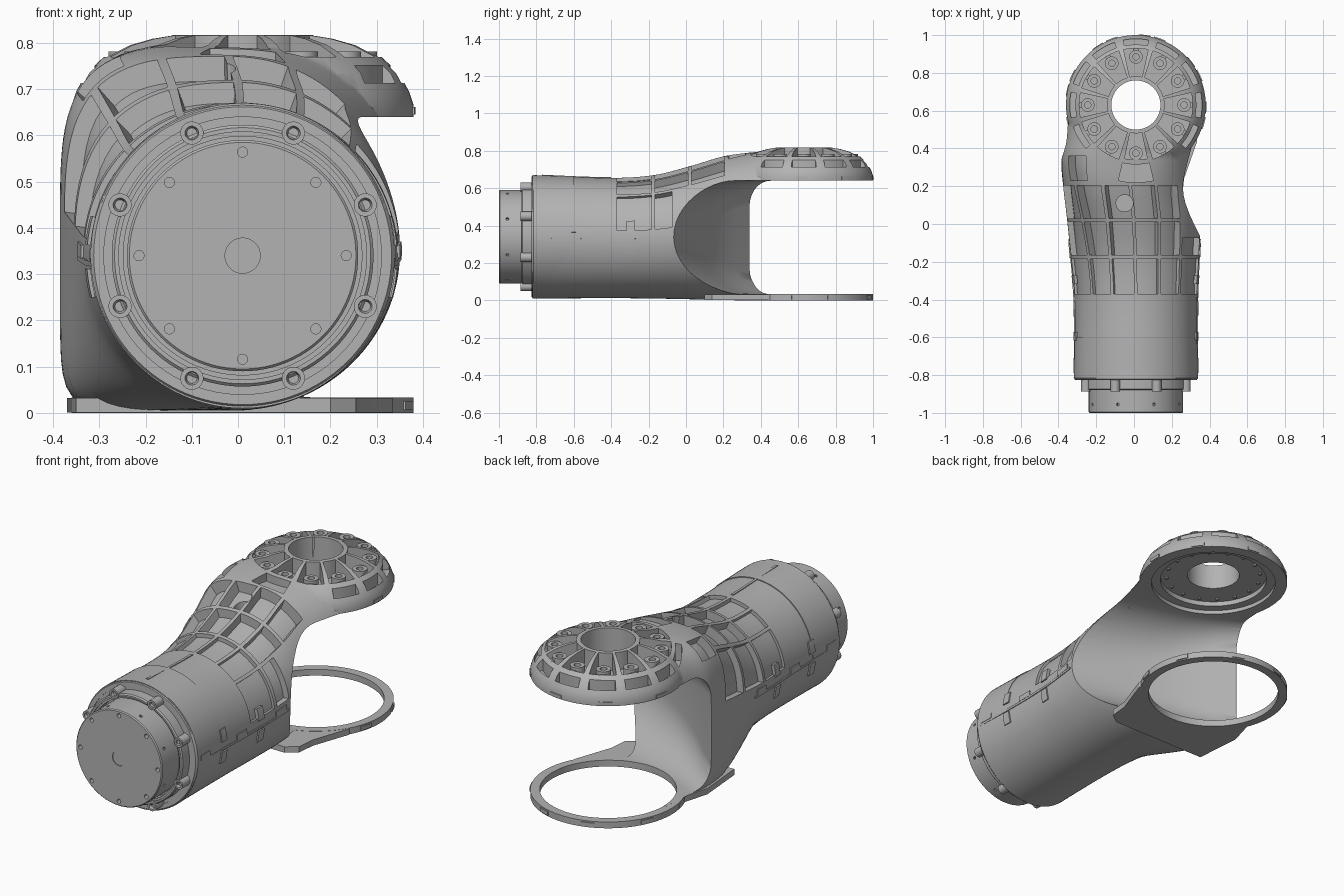
import bpy, bmesh
from math import sin, cos, radians, tau
from mathutils import Vector

if "Cube" in bpy.data.objects:
    bpy.data.objects.remove(bpy.data.objects["Cube"])

metal = bpy.data.materials.new("light_grey_metal")
metal.use_nodes = True
GREY = (0.45, 0.45, 0.45, 1)
metal.diffuse_color = GREY
metal.node_tree.nodes["Principled BSDF"].inputs["Base Color"].default_value = GREY

CX, CZ, HEAD = 0.01, 0.34, Vector((0.01, 0.63, 0))


# ---------- helpers ----------
def add_loft(bm, rings):
    """Skin a row of closed rings and cap both ends."""
    vs = [[bm.verts.new(p) for p in r] for r in rings]
    n = len(vs[0])
    for a, b in zip(vs, vs[1:]):
        for j in range(n):
            bm.faces.new((a[j], a[(j + 1) % n], b[(j + 1) % n], b[j]))
    bm.faces.new(vs[0])
    bm.faces.new(vs[-1])


def build(name, lofts):
    bm = bmesh.new()
    for rings in lofts:
        add_loft(bm, rings)
    bmesh.ops.recalc_face_normals(bm, faces=bm.faces)
    me = bpy.data.meshes.new(name)
    bm.to_mesh(me)
    bm.free()
    me.materials.append(metal)
    ob = bpy.data.objects.new(name, me)
    bpy.context.collection.objects.link(ob)
    return ob


def turned(origin, axis, profile, n=96):
    """Rings of a (radius, height) profile turned about an axis."""
    axis = Vector(axis).normalized()
    u = axis.orthogonal().normalized()
    v = axis.cross(u)
    return [[Vector(origin) + axis * h + (u * cos(tau * k / n) + v * sin(tau * k / n)) * r
             for k in range(n)] for r, h in profile]


def tube(p, axis, r, length, n=16):
    return turned(p, axis, [(r, 0), (r, length)], n)


def disc(name, profile):
    return build(name, [turned(HEAD, (0, 0, 1), profile)])


def sector(r0, r1, z0, z1, mid, half, steps=8):
    """Rings of a curved block about the head axis."""
    out = []
    for i in range(steps + 1):
        a = radians(mid - half + 2 * half * i / steps)
        out.append([HEAD + Vector((r * cos(a), r * sin(a), z))
                    for r, z in ((r0, z0), (r1, z0), (r1, z1), (r0, z1))])
    return out


def boolean(ob, tool, op="DIFFERENCE"):
    m = ob.modifiers.new(op, "BOOLEAN")
    m.object, m.operation, m.solver = tool, op, "EXACT"
    bpy.context.view_layer.objects.active = ob
    bpy.ops.object.modifier_apply(modifier=m.name)
    bpy.data.objects.remove(tool)


# ---------- arm skin: y, x min, x max, z top, z bottom, left and right squareness ----------
KEYS = [(-.82, -.315, .335, .67, .01, 2, 2), (-.4, -.315, .335, .655, .012, 2, 2),
        (-.17, -.335, .345, .67, .01, 2.1, 2), (.03, -.355, .352, .72, .006, 2.6, 2),
        (.2, -.375, .335, .77, .004, 3.3, 2.1), (.34, -.385, .335, .79, .004, 3.8, 2.5),
        (.45, -.37, .345, .8, .004, 3.8, 3), (.63, -.355, .368, .808, .004, 4, 4)]


def section(y):
    """Smooth interpolation of the key sections."""
    i = max(k for k in range(len(KEYS) - 1) if KEYS[k][0] <= y + 1e-6)
    a, b = KEYS[i], KEYS[i + 1]
    p, q = KEYS[max(i - 1, 0)], KEYS[min(i + 2, len(KEYS) - 1)]
    w = b[0] - a[0]
    t = (y - a[0]) / w
    res = []
    for c in range(1, 7):
        m0 = (b[c] - p[c]) / (b[0] - p[0]) * w
        m1 = (q[c] - a[c]) / (q[0] - a[0]) * w
        d = b[c] - a[c]
        res.append(a[c] + t * m0 + t * t * (3 * d - 2 * m0 - m1) + t ** 3 * (m0 + m1 - 2 * d))
    return res


def skin(y, deg, depth=0.0):
    """Point on the arm skin; deg is measured from straight up toward +x."""
    x0, x1, zt, zb, nl, nr = section(y)
    s, c = sin(radians(deg)), cos(radians(deg))
    n = nl if s < 0 else nr
    if c < 0 and s < 0:
        n += 5 * min(max((y + .2) / .4, 0), 1) ** 2
    k = (abs(s) ** n + abs(c) ** n) ** (-1 / n)
    off = Vector(((x1 - x0) / 2 * s * k, 0, (zt - zb) / 2 * c * k))
    mid = Vector(((x0 + x1) / 2, y, (zt + zb) / 2))
    return mid + off * (1 - depth / off.length)


def skin_cell(y0, y1, a0, a1, floor, rise=0.08, n=8):
    """Block between two depths of the skin, used for pockets and raised strips."""
    ts = [a0 + (a1 - a0) * k / n for k in range(n + 1)]
    ys = [y0 + (y1 - y0) * k / 4 for k in range(5)]
    return [[skin(y, t, -rise) for t in ts] + [skin(y, t, floor) for t in reversed(ts)] for y in ys]


ys = [-.82 + 1.45 * i / 50 for i in range(51)]
arm = build("arm_housing", [[[skin(y, 360 * k / 120) for k in range(120)] for y in ys]])

# domed head, lower ring plate and its neck flange
boolean(arm, disc("dome", [(.37, .64), (.37, .665), (.36, .695), (.338, .735), (.3, .77),
                           (.25, .795), (.2, .809), (.15, .817), (.1, .818)]), "UNION")
boolean(arm, disc("plate", [(.37, 0), (.37, .033)]), "UNION")
outline = [(-.35, .1), (.2, .1), (.255, .14), (.265, .24), (.335, .44), (.3, .6), (-.3, .6), (-.37, .35)]
boolean(arm, build("plate_neck", [[[Vector((x, y, z)) for x, y in outline] for z in (.001, .032)]]),
        "UNION")

# fork opening: a rounded slot whose depth changes across the width
FRONT = [(-.6, .36, .12), (-.38, .34, .13), (-.29, .27, .15), (-.2, .2, .18), (-.1, .14, .21),
         (0, .09, .24), (.1, .045, .26), (.2, 0, .28), (.36, -.07, .3), (.6, -.15, .3)]
LOW, HIGH = .034, .64
rings = []
for x, y, r in FRONT:
    arc = [radians(270 - 90 * k / 12) for k in range(13)]
    low = [Vector((x, y + r + r * cos(a), LOW + r + r * sin(a))) for a in arc]
    high = [Vector((x, p.y, LOW + HIGH - p.z)) for p in reversed(low)]
    rings.append([Vector((x, 1.2, LOW))] + low + high + [Vector((x, 1.2, HIGH))])
boolean(arm, build("fork_cutter", [rings]))

# openings in the head and plate
boolean(arm, disc("plate_hole", [(.325, -.1), (.325, .1)]))
boolean(arm, disc("head_recess", [(.31, .6), (.31, .66), (.265, .66), (.265, .685)]))
boolean(arm, disc("head_hole", [(.13, .6), (.13, .9)]))

# grid of pockets over the neck
cells = []
for (y0, y1), depth in zip([(-.37, -.185), (-.165, .01), (.03, .205)], [.02, .045, .055]):
    for side in (-1, 1):
        for a0, a1 in [(1.5, 21), (24, 44), (47, 83)]:
            end = y1
            if side > 0 and a0 == 47:
                if y0 > 0:
                    continue
                end = min(y1, -.075)
            d = depth * (.7 if a0 == 47 else 1)
            cells.append(skin_cell(y0, end, side * a0, side * a1, d))
cells.append(skin_cell(.23, .36, -50, -34, .05))
boolean(arm, build("neck_pockets", cells))
boolean(arm, build("cable_hole", [tube((-.05, .11, .655), (0, 0, 1), .045, .2, 24)]))

# pockets in the head: spoked wells, rim slots and the neck notch
wells = [sector(.15, .29, .735, .9, 270, 12), sector(.315, .41, .745, .9, 270, 13)]
for k in range(12):
    if k != 9:
        wells.append(sector(.152, .3, .725, .9, 30 * k, 12.5))
    if k not in (8, 9, 10):
        wells.append(sector(.32, .35, .69, .9, 30 * k, 11))
boolean(arm, build("head_wells", wells))

# screw tubes standing in the wells, each webbed to the rim
posts, webs = [], []
for k in range(12):
    a = radians(30 * k)
    d = Vector((cos(a), sin(a), 0))
    s = Vector((-d.y, d.x, 0)) * .014
    posts.append(turned(HEAD + d * .255, (0, 0, 1),
                        [(.036, .715), (.036, .782), (.017, .782), (.017, .74)], 20))
    webs.append([[HEAD + d * r + s * e + Vector((0, 0, z)) for e, z in
                  ((-1, .715), (1, .715), (1, .768), (-1, .768))] for r in (.28, .302)])
build("head_screw_tubes", posts)
build("head_webs", webs)

# screws in the underside recess
build("recess_screws", [tube(HEAD + Vector((.235 * cos(tau * k / 16), .235 * sin(tau * k / 16), .676)),
                             (0, 0, 1), .009, .02, 10) for k in range(16)])

# edge tabs round the plate and head
tabs = []
for a in (-15, 25, 70, 110, 155, 195):
    tabs.append(sector(.36, .375, .006, .026, a, 5))
    tabs.append(sector(.36, .374, .645, .662, a + 13, 5))
build("edge_tabs", tabs)

# seam strips, clamp lugs, slots and the top bead on the barrel
trim = [skin_cell(-.77, -.4, -.6, 1.6, .01, .004, 2)]
for side in (-1, 1):
    trim.append(skin_cell(-.81, -.08, side * 91, side * 93, .01, .004, 2))
    for y in (-.595, -.295):
        for a in (74, 94):
            trim.append(skin_cell(y - .022, y + .022, side * a, side * (a + 11), .01, .007, 4))
    for y in (-.75, -.45, -.14):
        trim.append(skin_cell(y - .04, y + .04, side * 86, side * 91, .01, .006, 3))
build("barrel_trim", trim)

# ---------- front flange and hub, turned about the barrel axis ----------
AXIS, FACE = (0, -1, 0), Vector((CX, 0, CZ))
build("barrel_collar", [turned(FACE, AXIS, [(.325, .6), (.329, .815), (.322, .825), (.3, .825), (.3, .8)])])
build("flange", [turned(FACE, AXIS, [(.283, .8), (.283, .874), (.277, .88), (.268, .88), (.268, .87),
                                     (.258, .87), (.258, .8)])])
hub = build("hub", [turned(FACE, AXIS, [(.25, .8), (.25, .995), (.245, 1), (.038, 1), (.038, .996)])])

holes, bosses = [], []
for k in range(8):
    a = tau * k / 8
    d = Vector((cos(a), 0, sin(a)))
    f = Vector((cos(a + tau / 16), 0, sin(a + tau / 16)))
    holes.append(tube(FACE + d * .224 + Vector((0, -1.02, 0)), (0, 1, 0), .011, .05, 14))
    holes.append(tube(FACE + f * .23 + Vector((0, -.955, 0)), f, .008, .1, 10))
    bosses.append(turned(FACE + f * .287, AXIS, [(.025, .8), (.025, .886), (.015, .886), (.011, .872)], 20))
boolean(hub, build("hub_holes", holes))
build("flange_bosses", bosses)

# smooth shading with sharp edges kept
bpy.ops.object.select_all(action="DESELECT")
for ob in bpy.context.scene.objects:
    if ob.type == "MESH" and metal.name in ob.data.materials:
        ob.select_set(True)
        bpy.context.view_layer.objects.active = ob
bpy.ops.object.shade_smooth_by_angle(angle=radians(30))
